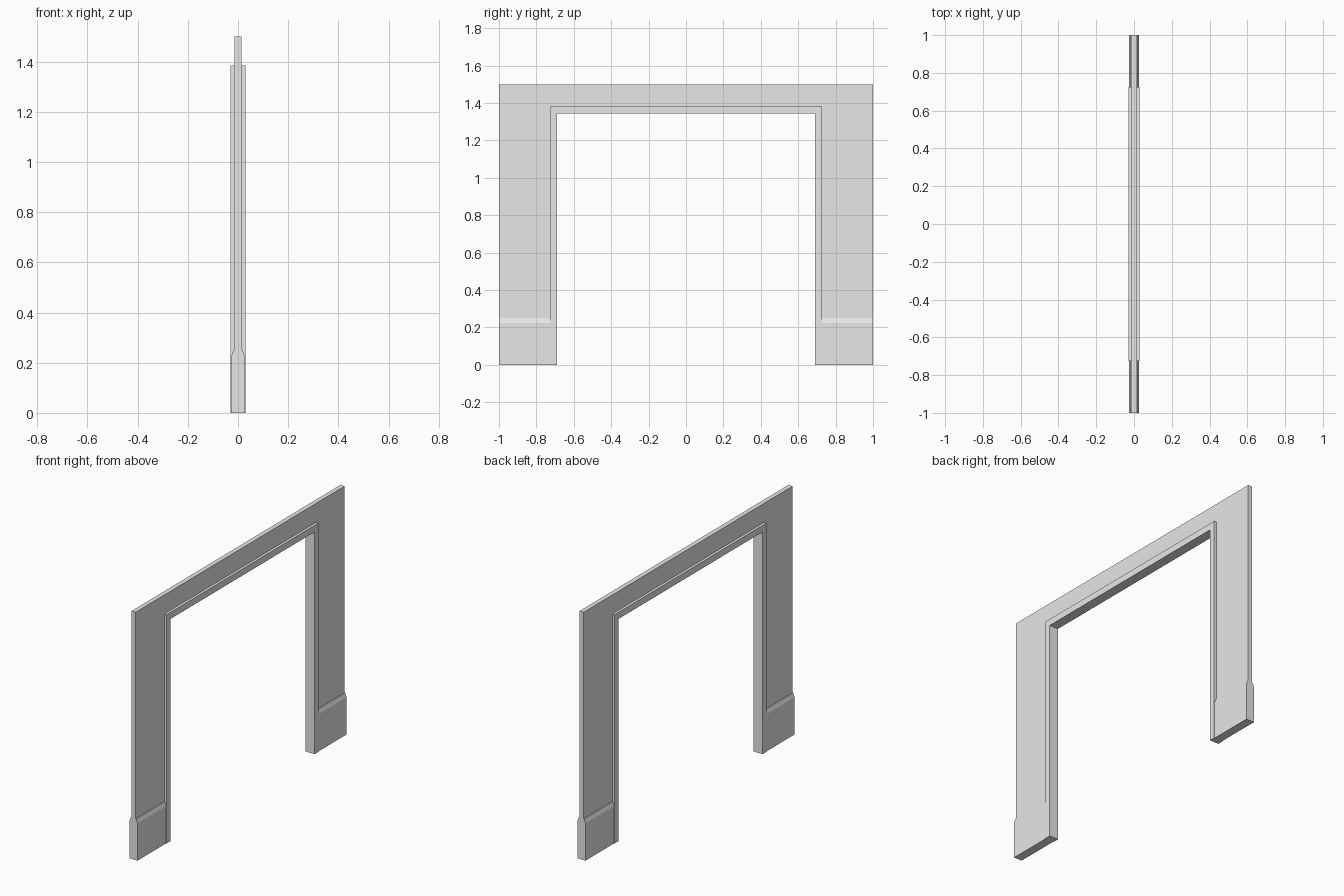
import bpy
import bmesh

cube = bpy.data.objects.get("Cube")
if cube:
    bpy.data.objects.remove(cube, do_unlink=True)

GREY = (0.8, 0.8, 0.8, 1.0)
grey = bpy.data.materials.new("plain_grey")
grey.use_nodes = True
grey.diffuse_color = GREY
grey.node_tree.nodes["Principled BSDF"].inputs["Base Color"].default_value = GREY


def extrude_profile(name, points, offset):
    """Make a flat face from points and extrude it by offset."""
    bm = bmesh.new()
    face = bm.faces.new([bm.verts.new(p) for p in points])
    result = bmesh.ops.extrude_face_region(bm, geom=[face], use_keep_orig=True)
    moved = [v for v in result["geom"] if isinstance(v, bmesh.types.BMVert)]
    bmesh.ops.translate(bm, vec=offset, verts=moved)
    bmesh.ops.recalc_face_normals(bm, faces=bm.faces)
    mesh = bpy.data.meshes.new(name)
    bm.to_mesh(mesh)
    bm.free()
    mesh.materials.append(grey)
    obj = bpy.data.objects.new(name, mesh)
    bpy.context.collection.objects.link(obj)
    return obj


def arch(name, outer_y, outer_z, inner_y, inner_z, half_depth):
    """Square portal standing on the floor, extruded through its depth."""
    half = [(inner_y, 0), (outer_y, 0), (outer_y, outer_z)]
    outline = half + [(-y, z) for y, z in reversed(half)]
    outline += [(-inner_y, inner_z), (inner_y, inner_z)]
    return extrude_profile(name, [(-half_depth, y, z) for y, z in outline],
                           (2 * half_depth, 0, 0))


WALL_Y, WALL_TOP = 1.0, 1.5
CASING_Y, CASING_TOP = 0.725, 1.385
OPEN_Y, OPEN_TOP = 0.69, 1.345

# Thin wall panel around the opening
arch("wall", WALL_Y, WALL_TOP, CASING_Y, CASING_TOP, 0.014)

# Thicker casing lining the opening
arch("door_casing", CASING_Y, CASING_TOP, OPEN_Y, OPEN_TOP, 0.03)

# Chamfered skirting on both faces of each wall leg
section = [(0.014, 0), (0.027, 0), (0.027, 0.225), (0.018, 0.25), (0.014, 0.25)]
for end, y_sign in (("front", -1), ("back", 1)):
    for side, x_sign in (("left", 1), ("right", -1)):
        extrude_profile(f"skirting_{end}_{side}",
                        [(x_sign * x, y_sign * CASING_Y, z) for x, z in section],
                        (0, y_sign * (WALL_Y - CASING_Y), 0))
